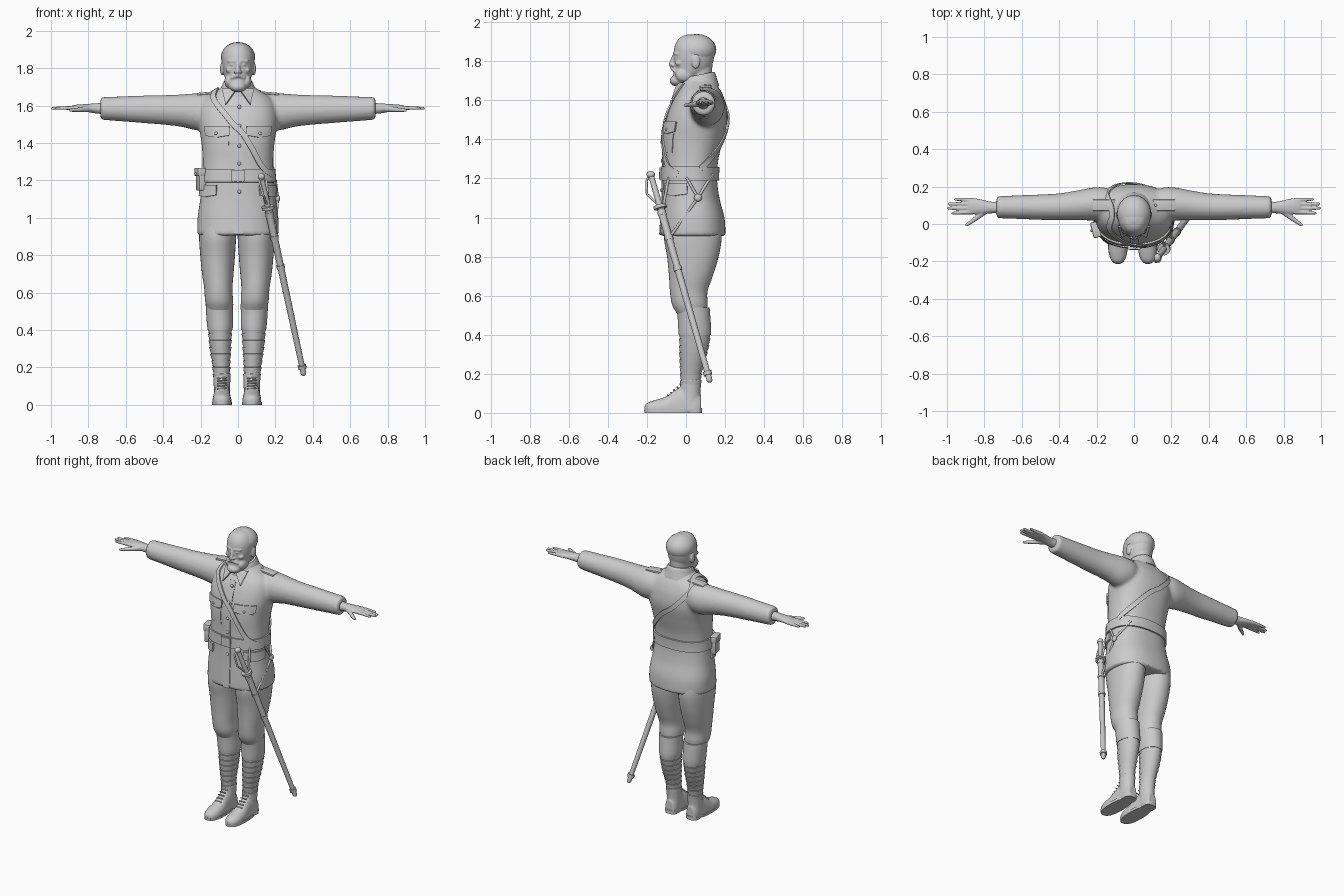
import bpy, bmesh
from math import sin, cos, pi, copysign
from mathutils import Vector, Matrix

if "Cube" in bpy.data.objects:
    bpy.data.objects.remove(bpy.data.objects["Cube"])

grey = bpy.data.materials.new("plain_grey")
grey.use_nodes = True
grey.diffuse_color = (0.6, 0.6, 0.6, 1)
grey.node_tree.nodes["Principled BSDF"].inputs["Base Color"].default_value = (0.6, 0.6, 0.6, 1)


def finish(name, bm, voxel=0, smooth=0, thick=0, bevel=0):
    bmesh.ops.recalc_face_normals(bm, faces=bm.faces)
    mesh = bpy.data.meshes.new(name)
    bm.to_mesh(mesh)
    bm.free()
    ob = bpy.data.objects.new(name, mesh)
    bpy.context.collection.objects.link(ob)
    mesh.materials.append(grey)
    bpy.ops.object.select_all(action='DESELECT')
    ob.select_set(True)
    bpy.context.view_layer.objects.active = ob
    if voxel:
        m = ob.modifiers.new("blend", 'REMESH')
        m.mode, m.voxel_size = 'VOXEL', voxel
    if smooth:
        m = ob.modifiers.new("soften", 'SMOOTH')
        m.iterations = smooth
    if thick:
        m = ob.modifiers.new("thickness", 'SOLIDIFY')
        m.thickness, m.offset = thick, 0
    if bevel:
        m = ob.modifiers.new("bevel", 'BEVEL')
        m.width, m.segments = bevel, 2
    for m in list(ob.modifiers):
        bpy.ops.object.modifier_apply(modifier=m.name)
    bpy.ops.object.shade_smooth_by_angle(angle=0.7)
    return ob


def interp(rows, k):
    """Smooth cubic through rows keyed by their first number."""
    i = max(j for j in range(len(rows) - 1) if rows[j][0] <= k or j == 0)
    a, b = rows[i], rows[i + 1]
    p, n = rows[max(i - 1, 0)], rows[min(i + 2, len(rows) - 1)]
    h = b[0] - a[0]
    t = min(max((k - a[0]) / h, 0), 1)
    out = []
    for j in range(1, len(a)):
        m0 = (b[j] - p[j]) / (b[0] - p[0]) * h
        m1 = (n[j] - a[j]) / (n[0] - a[0]) * h
        out.append(a[j] + m0 * t + (3 * (b[j] - a[j]) - 2 * m0 - m1) * t ** 2
                   + (2 * (a[j] - b[j]) + m0 + m1) * t ** 3)
    return out


def power(v, p):
    return copysign(abs(v) ** (2 / p), v)


def loft(bm, rows, axis='z', steps=30, n=36, p=2, mirror=1, smooth=True, floor=None):
    """Skin oval rings (key, centre, centre, radius, radius) along an axis."""
    keys = [rows[0][0] + (rows[-1][0] - rows[0][0]) * i / steps for i in range(steps + 1)]
    stations = [(k, *interp(rows, k)) for k in keys] if smooth else rows
    rings = []
    for k, c1, c2, r1, r2 in stations:
        ring = []
        for i in range(n):
            a = 2 * pi * i / n
            u, v = c1 + r1 * power(sin(a), p), c2 - r2 * power(cos(a), p)
            x, y, z = {'z': (u, v, k), 'x': (k, u, v), 'y': (u, k, v)}[axis]
            ring.append(bm.verts.new((x * mirror, y, z if floor is None else max(z, floor))))
        rings.append(ring)
    for a, b in zip(rings, rings[1:]):
        for i in range(n):
            bm.faces.new((a[i], a[(i + 1) % n], b[(i + 1) % n], b[i]))
    bm.faces.new(rings[0])
    bm.faces.new(rings[-1])


def ball(bm, c, r):
    m = Matrix.Translation(c) @ Matrix.Diagonal((*r, 1))
    bmesh.ops.create_uvsphere(bm, u_segments=20, v_segments=12, radius=1, matrix=m)


def rod(bm, p0, p1, r0, r1, flat=1, caps=True):
    p0, p1 = Vector(p0), Vector(p1)
    d = p1 - p0
    m = Matrix.Translation((p0 + p1) / 2) @ d.to_track_quat('Z', 'Y').to_matrix().to_4x4()
    bmesh.ops.create_cone(bm, cap_ends=True, segments=16, radius1=r0, radius2=r1,
                          depth=d.length, matrix=m @ Matrix.Diagonal((flat, 1, 1, 1)))
    if caps:
        ball(bm, p0, (r0,) * 3)
        ball(bm, p1, (r1,) * 3)


# Tunic body and sleeves blended into one garment
torso = [(.905, 0, .035, .217, .168), (1.0, 0, .035, .216, .162), (1.1, 0, .025, .202, .146),
         (1.2, 0, .02, .193, .139), (1.3, 0, .025, .189, .141), (1.4, 0, .037, .195, .154),
         (1.5, 0, .055, .21, .157), (1.58, 0, .065, .205, .14), (1.63, 0, .07, .185, .118),
         (1.66, 0, .072, .15, .1), (1.69, 0, .07, .1, .08), (1.71, 0, .065, .075, .07)]
sleeve = [(.08, .1, 1.58, .07, .07), (.16, .108, 1.57, .088, .095), (.22, .107, 1.567, .088, .099),
          (.3, .1, 1.573, .08, .087), (.4, .092, 1.577, .072, .079), (.5, .09, 1.58, .068, .074),
          (.6, .09, 1.582, .064, .068), (.735, .09, 1.585, .059, .061)]
bm = bmesh.new()
loft(bm, torso, p=2.35, steps=50, n=64)
for s in (1, -1):
    loft(bm, sleeve, 'x', mirror=s)
finish("tunic", bm, voxel=.011, smooth=5)


def skin(a, z, lift=0):
    """Point on the tunic; angle 0 is the front, positive towards the left."""
    def at(a, z):
        cx, cy, rx, ry = interp(torso, z)
        return Vector((rx * power(sin(a), 2.35), cy - ry * power(cos(a), 2.35), z))
    p = at(a, z)
    nrm = (at(a + .02, z) - at(a - .02, z)).cross(at(a, z + .004) - at(a, z - .004)).normalized()
    return p + nrm * lift, nrm


def patch(name, a0, a1, z0, z1, lift=.004, thick=.008, dip=0, cols=14):
    """Cloth panel lying on the tunic, with an optional pointed lower edge."""
    bm = bmesh.new()
    grid = []
    for i in range(cols + 1):
        u = i / cols
        low = z0 - dip * (1 - abs(2 * u - 1))
        grid.append([bm.verts.new(skin(a0 + (a1 - a0) * u, low + (z1 - low) * j / 8, lift)[0])
                     for j in range(9)])
    for p, q in zip(grid, grid[1:]):
        for j in range(8):
            bm.faces.new((p[j], q[j], q[j + 1], p[j + 1]))
    bmesh.ops.remove_doubles(bm, verts=bm.verts, dist=.0005)
    return finish(name, bm, thick=thick)


patch("waist_belt", 0, 2 * pi, 1.19, 1.26, .006, .01, cols=72)
patch("belt_buckle", -.13, .13, 1.195, 1.255, .014, .01)
patch("front_placket", -.07, .09, .912, 1.62, .002, .006)
for s, side in ((1, "left"), (-1, "right")):
    patch(side + "_chest_pocket", s * .2, s * .9, 1.33, 1.43, .001, .005)
    patch(side + "_chest_flap", s * .17, s * .95, 1.44, 1.49, .004, .01, .012)
    patch(side + "_hip_flap", s * .55, s * 1.5, 1.12, 1.175, .005, .012, .01)
bm = bmesh.new()
for z in (1.59, 1.49, 1.385, 1.29, 1.14):
    ball(bm, skin(.02, z, .006)[0], (.01, .007, .01))
for s in (1, -1):
    ball(bm, skin(s * .53, 1.45, .01)[0], (.008, .006, .008))
finish("buttons", bm)

# Cross strap running over the right shoulder
path = [(0, 1.2, 1.22), (1, .68, 1.27), (2, .3, 1.38), (3, 0, 1.475), (4, -.45, 1.59),
        (5, -1.1, 1.672), (6, -1.9, 1.672), (7, -2.5, 1.6), (8, -3.14, 1.47), (9, -3.8, 1.34),
        (10, -4.4, 1.25)]
samples = [skin(*interp(path, i / 8), .008) for i in range(81)]
bm = bmesh.new()
edges = []
for i, (p, nrm) in enumerate(samples):
    tangent = samples[min(i + 1, 80)][0] - samples[max(i - 1, 0)][0]
    w = tangent.cross(nrm).normalized() * .015
    edges.append((bm.verts.new(p - w), bm.verts.new(p + w)))
for a, b in zip(edges, edges[1:]):
    bm.faces.new((a[0], a[1], b[1], b[0]))
finish("cross_strap", bm, thick=.008)

# Collar, collar points and shoulder tabs
bm = bmesh.new()
loft(bm, [(1.65, 0, .065, .115, .105), (1.69, 0, .062, .093, .097), (1.72, 0, .062, .08, .088),
          (1.73, 0, .062, .074, .08)], steps=10)
for v in bm.verts:
    v.co.z += (v.co.y - .06) * .2
finish("collar", bm)
for s, side in ((1, "left"), (-1, "right")):
    bm = bmesh.new()
    bm.faces.new([bm.verts.new((s * x, y, z)) for x, y, z in
                  ((.006, -.042, 1.69), (.085, -.01, 1.69), (.066, -.071, 1.605))])
    finish(side + "_collar_point", bm, thick=.009)
    bm = bmesh.new()
    m = Matrix.Translation((s * .16, .1, 1.667)) @ Matrix.Rotation(s * .09, 4, 'Y')
    bmesh.ops.create_cube(bm, matrix=m @ Matrix.Diagonal((.12, .06, .012, 1)))
    ball(bm, (s * .115, .1, 1.677), (.008, .008, .006))
    finish(side + "_shoulder_tab", bm, bevel=.003)

# Head with beard, nose, brows and ears
bm = bmesh.new()
loft(bm, [(1.675, 0, -.038, .025, .028), (1.69, 0, -.03, .045, .045), (1.72, 0, .0, .06, .068),
          (1.76, 0, .03, .073, .092), (1.82, 0, .04, .084, .104), (1.87, 0, .042, .084, .102),
          (1.91, 0, .038, .066, .08), (1.93, 0, .035, .042, .052), (1.938, 0, .033, .015, .02)], p=2.1)
loft(bm, [(1.62, 0, .075, .062, .065), (1.7, 0, .07, .06, .064), (1.78, 0, .07, .06, .065)], steps=8)
rod(bm, (0, -.063, 1.825), (0, -.077, 1.783), .009, .012)
ball(bm, (0, -.05, 1.7), (.042, .034, .027))
for s in (1, -1):
    rod(bm, (0, -.07, 1.763), (s * .034, -.054, 1.748), .011, .008)
    rod(bm, (s * .014, -.06, 1.838), (s * .05, -.046, 1.838), .009, .007)
    ball(bm, (s * .03, -.05, 1.82), (.013, .012, .008))
    ball(bm, (s * .045, -.035, 1.79), (.022, .02, .016))
    ball(bm, (s * .014, -.07, 1.78), (.008, .01, .007))
    ball(bm, (s * .086, .05, 1.797), (.01, .022, .036))
    ball(bm, (s * .05, -.01, 1.73), (.022, .045, .035))
finish("head", bm, voxel=.005, smooth=3)
bm = bmesh.new()
ball(bm, (0, .055, 1.859), (.092, .1, .081))
finish("hair", bm)

# Hands, trousers, leg wraps and boots, mirrored
for s, side in ((1, "left"), (-1, "right")):
    bm = bmesh.new()
    loft(bm, [(.7, .09, 1.585, .034, .032), (.76, .088, 1.585, .031, .027), (.82, .092, 1.588, .04, .02),
              (.87, .096, 1.588, .044, .016), (.89, .096, 1.588, .04, .011)], 'x', mirror=s, steps=14)
    for y0, y1, tip in ((.063, .058, .97), (.085, .084, .993), (.107, .108, .988), (.128, .133, .955)):
        rod(bm, (s * .86, y0, 1.588), (s * tip, y1, 1.586), .012, .008)
    rod(bm, (s * .79, .075, 1.583), (s * .845, .03, 1.578), .018, .013)
    rod(bm, (s * .845, .03, 1.578), (s * .895, -.005, 1.575), .013, .009)
    finish(side + "_hand", bm, voxel=.005, smooth=3)

    c = -.006
    bm = bmesh.new()
    loft(bm, [(.5, s * .092 + c, .03, .062, .07), (.55, s * .095 + c, .02, .074, .09),
              (.62, s * .099 + c, .014, .075, .096), (.7, s * .102 + c, .025, .084, .112),
              (.8, s * .103 + c, .035, .093, .132), (.9, s * .103 + c, .035, .099, .148),
              (.98, s * .1 + c, .035, .098, .14)], p=2.1)
    finish(side + "_trouser_leg", bm)

    bm = bmesh.new()
    shin = [(.12, s * .08 + c, .025, .042, .05), (.2, s * .083 + c, .025, .044, .052),
            (.3, s * .088 + c, .037, .054, .068), (.4, s * .09 + c, .045, .061, .077),
            (.55, s * .092 + c, .035, .067, .077)]
    wraps = []
    for i in range(8):
        z = .13 + i * .036
        for top, swell in ((0, 0), (.035, .005)):
            x, y, rx, ry = interp(shin, z + top)
            wraps.append((z + top, x, y, rx + swell, ry + swell))
    loft(bm, wraps, smooth=False)
    finish(side + "_leg_wrap", bm)
    bm = bmesh.new()
    loft(bm, [(.4, s * .09 + c, .045, .066, .082), (.42, s * .09 + c, .045, .069, .084),
              (.5, s * .093 + c, .04, .072, .084), (.54, s * .093 + c, .035, .074, .086)], steps=10)
    finish(side + "_wrap_cuff", bm)

    x = s * .08 + c
    bm = bmesh.new()
    loft(bm, [(-.212, x, .02, .012, .015), (-.2, x, .02, .032, .03), (-.16, x, .02, .048, .045),
              (-.1, x, .02, .05, .065), (-.05, x, .02, .046, .1), (0, x, .02, .043, .12),
              (.05, x, .02, .042, .1), (.078, x, .02, .032, .07)], 'y', p=2.2, floor=.004)
    loft(bm, [(.03, x, .025, .042, .053), (.1, x, .022, .044, .052), (.17, x, .025, .047, .055)], steps=6)
    finish(side + "_boot", bm, voxel=.006, smooth=4)
    bm = bmesh.new()
    loft(bm, [(0, x, -.085, .053, .128), (.016, x, -.085, .054, .129)], p=2.5, smooth=False)
    loft(bm, [(0, x, .04, .042, .042), (.025, x, .04, .043, .042)], p=2.8, smooth=False)
    for i in range(5):
        y, z = -.09 + i * .016, .09 + i * .014
        rod(bm, (x - .022, y, z - .004), (x + .022, y - .004, z), .004, .004)
    finish(side + "_sole_and_laces", bm)

# Sword in its scabbard, hung on the left
top, tip = Vector((.125, -.18, 1.22)), Vector((.35, .12, .17))
bm = bmesh.new()
rod(bm, top.lerp(tip, .17), tip, .02, .015, caps=False)
ball(bm, tip, (.015, .015, .015))
for t in (.18, .3, .45, .96):
    rod(bm, top.lerp(tip, t), top.lerp(tip, t + .018), .023, .022, caps=False)
finish("scabbard", bm)
bm = bmesh.new()
rod(bm, top, top.lerp(tip, .16), .014, .016)
ball(bm, top, (.019, .022, .019))
rod(bm, top.lerp(tip, .15), top.lerp(tip, .165), .034, .034, caps=False)
bow = [top, top + Vector((-.01, -.022, -.03)), top + Vector((.01, -.02, -.1)), top.lerp(tip, .155)]
for a, b in zip(bow, bow[1:]):
    rod(bm, a, b, .006, .006)
finish("sword_hilt", bm)

# Sword hangers and ring
ring = skin(1.75, 1.1, .014)[0]
bm = bmesh.new()
ball(bm, ring, (.012, .02, .02))
for a, b in ((skin(2.4, 1.22, .008)[0], ring), (skin(1.5, 1.2, .008)[0], ring),
             (ring, top.lerp(tip, .31)), (skin(.8, 1.2, .01)[0], top.lerp(tip, .19))):
    rod(bm, a, b, .007, .007)
finish("sword_hangers", bm)

# Holster on the right hip
bm = bmesh.new()
for pos, size in (((-.198, -.03, 1.2), (.04, .075, .11)), ((-.203, -.03, 1.245), (.046, .085, .045))):
    bmesh.ops.create_cube(bm, matrix=Matrix.Translation(pos) @ Matrix.Rotation(.25, 4, 'Z')
                          @ Matrix.Diagonal((*size, 1)))
ball(bm, (-.228, -.036, 1.235), (.006, .008, .008))
finish("holster", bm, bevel=.008)
